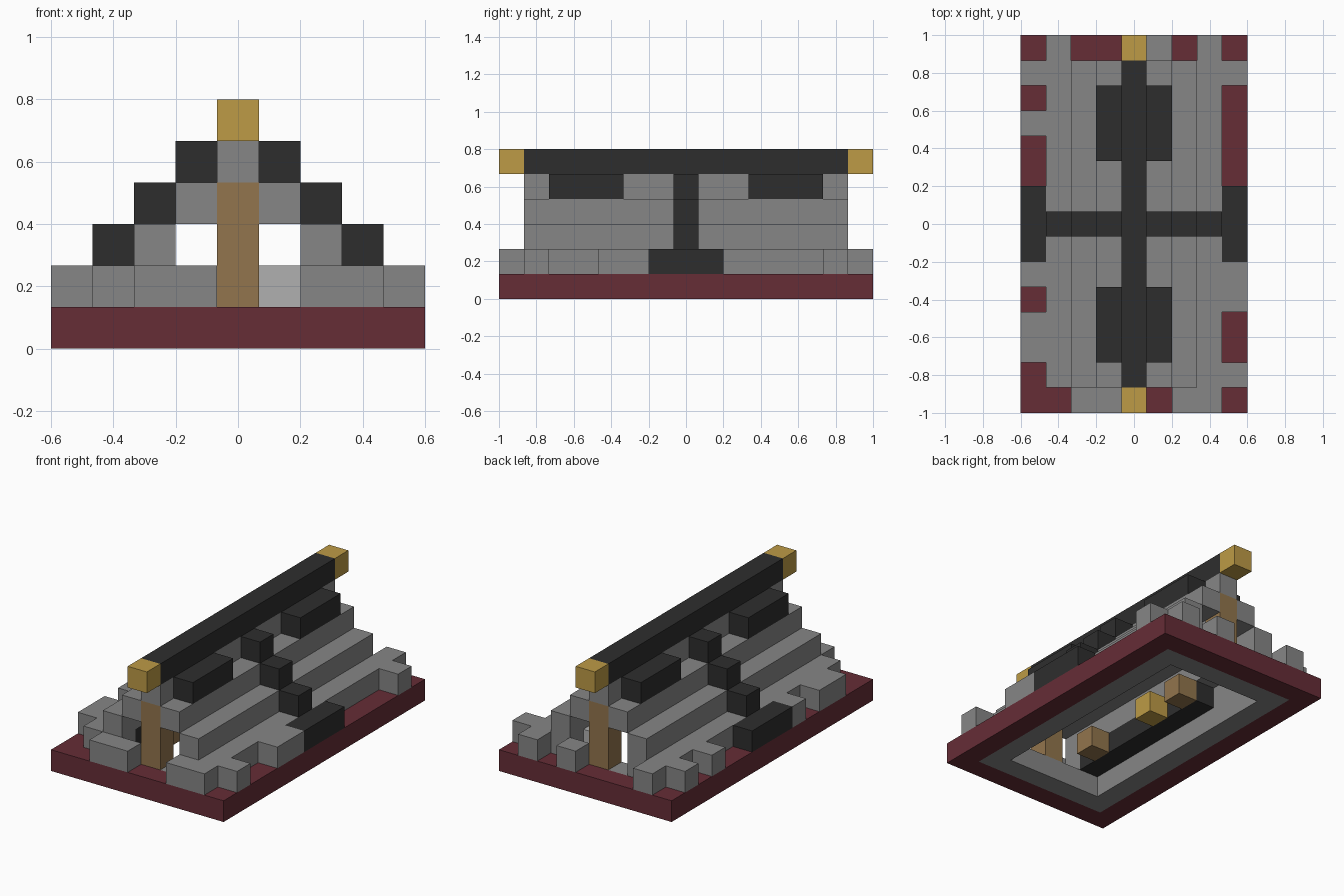
import bpy
from mathutils import Vector

U = 2 / 15  # edge of one building block

cube = bpy.data.objects.get("Cube")
if cube:
    bpy.data.objects.remove(cube)


def material(name, rgb):
    m = bpy.data.materials.new(name)
    m.use_nodes = True
    m.diffuse_color = (*rgb, 1)
    m.node_tree.nodes["Principled BSDF"].inputs["Base Color"].default_value = (*rgb, 1)
    return m


STONE = material("stone grey", (0.24, 0.24, 0.24))
BLACK = material("dark slate", (0.027, 0.027, 0.027))
MAROON = material("maroon", (0.133, 0.026, 0.037))
GOLD = material("gold", (0.509, 0.328, 0.061))
WOOD = material("wood brown", (0.287, 0.178, 0.074))
LIGHT = material("light grey", (0.434, 0.434, 0.434))


def block(name, mat, x, y, z):
    """Box over inclusive ranges of block positions; a single number is one block."""
    spans = [r if isinstance(r, tuple) else (r, r) for r in (x, y, z)]
    lo = Vector([s[0] - 0.5 for s in spans])
    hi = Vector([s[1] + 0.5 for s in spans])
    lo.z, hi.z = lo.z + 0.5, hi.z + 0.5
    bpy.ops.mesh.primitive_cube_add(size=1, location=(lo + hi) / 2 * U)
    ob = bpy.context.object
    ob.name = name
    for v in ob.data.vertices:
        v.co = Vector([c * d * U for c, d in zip(v.co, hi - lo)])
    ob.data.materials.append(mat)
    return ob


# Plinth: two nested frames around an open middle
for s in (-1, 1):
    block("plinth_side", MAROON, 4 * s, (-7, 7), 0)
    block("plinth_end", MAROON, (-3, 3), 7 * s, 0)
    block("inner_frame_side", STONE, 3 * s, (-6, 6), 0)
    block("inner_frame_end", STONE, (-2, 2), 6 * s, 0)

# Stepped roof with its dark cross band
block("roof_crest", STONE, 0, (-6, 6), 4)
for s in (-1, 1):
    for level in (1, 2, 3):
        block("roof_step", STONE, (4 - level) * s, (-6, 6), level)
        block("cross_band", BLACK, (4 - level) * s, 0, level + 1)
    block("cross_band_foot", BLACK, 4 * s, (-1, 1), 1)

# Ridge beam, gold ends, raised slates and gable posts
block("ridge_beam", BLACK, 0, (-6, 6), 5)
for end in (-1, 1):
    block("ridge_end", GOLD, 0, 7 * end, 5)
    block("gable_post", WOOD, 0, 6 * end, (1, 3))
    for s in (-1, 1):
        block("raised_slate", BLACK, s, tuple(sorted((3 * end, 5 * end))), 4)
        block("gable_wall", STONE, 2 * s, 6 * end, 1)

# Irregular stones around the foot of the roof
for y in (6, 4, -2, (-5, -4)):
    block("right_foot_stone", STONE, -4, y, 1)
for y in (6, (-3, -2), -6):
    block("left_foot_stone", STONE, 4, y, 1)
for x in (-3, 1, 3):
    block("back_foot_stone", STONE, x, 7, 1)
for x in ((-2, -1), (2, 3)):
    block("front_foot_stone", STONE, x, -7, 1)

# Furnishings inside
block("counter", BLACK, -2, (-5, 2), 1)
for y in (-4, 2):
    block("stool", WOOD, -1, y, 1)
block("lamp", GOLD, -1, 0, 1)
block("bench", MAROON, 2, (-1, 2), 1)
block("pale_block", LIGHT, 1, 5, 1)
